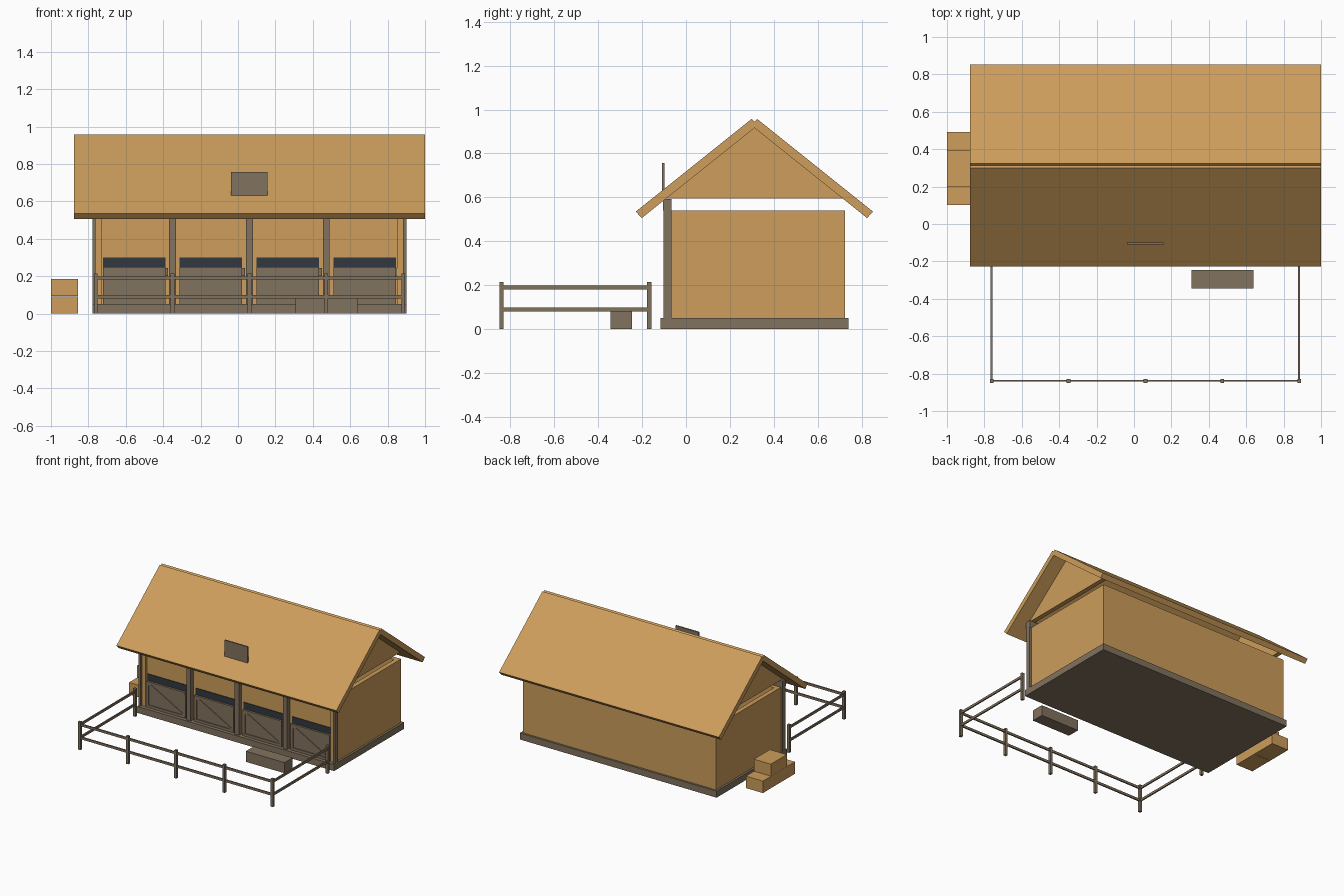
import bpy, bmesh, math
from mathutils import Matrix

cube = bpy.data.objects.get("Cube")
if cube:
    bpy.data.objects.remove(cube, do_unlink=True)


def material(name, rgb):
    m = bpy.data.materials.new(name)
    m.use_nodes = True
    m.diffuse_color = (*rgb, 1)
    m.node_tree.nodes["Principled BSDF"].inputs["Base Color"].default_value = (*rgb, 1)
    return m


TAN = material("golden_wood", (0.61, 0.338, 0.106))
GREY = material("weathered_wood", (0.222, 0.17, 0.112))
DARK = material("dark_opening", (0.032, 0.04, 0.052))


def finish(name, bm, mat):
    bmesh.ops.recalc_face_normals(bm, faces=bm.faces)
    me = bpy.data.meshes.new(name)
    bm.to_mesh(me)
    bm.free()
    me.materials.append(mat)
    ob = bpy.data.objects.new(name, me)
    bpy.context.collection.objects.link(ob)
    return ob


def box(name, x, y, z, mat):
    """Box from (min, max) ranges on each axis."""
    bm = bmesh.new()
    size = [r[1] - r[0] for r in (x, y, z)]
    mid = [(r[0] + r[1]) / 2 for r in (x, y, z)]
    bmesh.ops.create_cube(bm, size=1, matrix=Matrix.Translation(mid) @ Matrix.Diagonal((*size, 1)))
    return finish(name, bm, mat)


def prism(name, profile, x, mat):
    """Extrude a (y, z) profile along x."""
    bm = bmesh.new()
    face = bm.faces.new([bm.verts.new((x[0], y, z)) for y, z in profile])
    new = bmesh.ops.extrude_face_region(bm, geom=[face])["geom"]
    verts = [v for v in new if isinstance(v, bmesh.types.BMVert)]
    bmesh.ops.translate(bm, verts=verts, vec=(x[1] - x[0], 0, 0))
    return finish(name, bm, mat)


def around(c, half):
    return (c - half, c + half)


MID = 0.061     # stable centre on x
BAY = 0.411     # stall spacing
RIDGE = 0.3115  # ridge line on y
WALL = 0.0175   # half wall thickness

# Base and hollow walls; the side walls end in front of the stall front
box("foundation", around(MID, 0.84), (-0.116, 0.739), (0, 0.05), GREY)
box("front_wall", around(MID, 0.8), (-0.068, -0.033), (0.05, 0.54), TAN)
box("back_wall", around(MID, 0.8), (0.689, 0.724), (0.05, 0.54), TAN)
for s in (-1, 1):
    box("side_wall", around(MID + s * 0.8065, WALL), (-0.085, 0.724), (0.05, 0.54), TAN)
box("front_beam", around(MID, 0.84), (-0.104, -0.065), (0.54, 0.592), GREY)

# Gable ends and roof slabs
for s in (-1, 1):
    prism("gable", [(RIDGE - 0.407, 0.595), (RIDGE + 0.407, 0.595), (RIDGE, 0.921)],
          around(MID + s * 0.8065, WALL), TAN)
for side, name in ((-1, "front_roof"), (1, "back_roof")):
    section = [(-0.0145, 0.928), (0.0125, 0.9575), (0.54, 0.5355), (0.513, 0.506)]
    prism(name, [(RIDGE + side * y, z) for y, z in section], around(MID, 0.938), TAN)

# Front posts
for i in range(-1, 2):
    box("front_post", around(MID + i * BAY, 0.018), (-0.102, -0.066), (0.05, 0.545), GREY)
for s in (-1, 1):
    box("corner_post", around(MID + s * 0.831, 0.009), (-0.102, -0.066), (0.05, 0.545), GREY)

# Stall doors with frames, cross braces and dark gaps above
for i in range(4):
    c = MID + (i - 1.5) * BAY
    box("stall_door", around(c, 0.167), (-0.082, -0.066), (0.05, 0.25), GREY)
    box("stall_opening", around(c, 0.167), (-0.073, -0.066), (0.25, 0.3), DARK)
    box("door_latch", (c + 0.167, c + 0.182), (-0.078, -0.066), (0.2, 0.245), GREY)
    for z in (0.06, 0.24):
        box("door_rail", around(c, 0.167), (-0.089, -0.08), around(z, 0.01), GREY)
    for s in (-1, 1):
        box("door_stile", around(c + s * 0.157, 0.01), (-0.088, -0.08), (0.05, 0.25), GREY)
    brace = box("door_brace", (-0.17, 0.17), (-0.004, 0.004), (-0.009, 0.009), GREY)
    brace.location = (c, -0.083, 0.15)
    brace.rotation_euler.y = math.atan2(0.17, 0.31)

# Paddock fence
LEFT, RIGHT = MID + 2 * BAY, MID - 2 * BAY
for i in range(-2, 3):
    box("fence_post", around(MID + i * BAY, 0.01), around(-0.84, 0.01), (0, 0.215), GREY)
for x in (LEFT, RIGHT):
    box("fence_end_post", around(x, 0.01), around(-0.168, 0.01), (0, 0.215), GREY)
for z in (0.09, 0.19):
    box("front_fence_rail", (RIGHT, LEFT), around(-0.838, 0.005), around(z, 0.009), GREY)
    for x in (LEFT, RIGHT):
        box("side_fence_rail", around(x, 0.005), (-0.84, -0.165), around(z, 0.009), GREY)

# Sign board, water trough and hay bales
box("roof_sign", (-0.038, 0.159), (-0.11, -0.099), (0.632, 0.757), GREY)
box("water_trough", (0.308, 0.638), (-0.344, -0.246), (0, 0.082), GREY)
for y, z in ((0.198, 0), (0.394, 0), (0.297, 0.0935)):
    box("hay_bale", (-1, -0.855), around(y, 0.097), (z, z + 0.0925), TAN)
